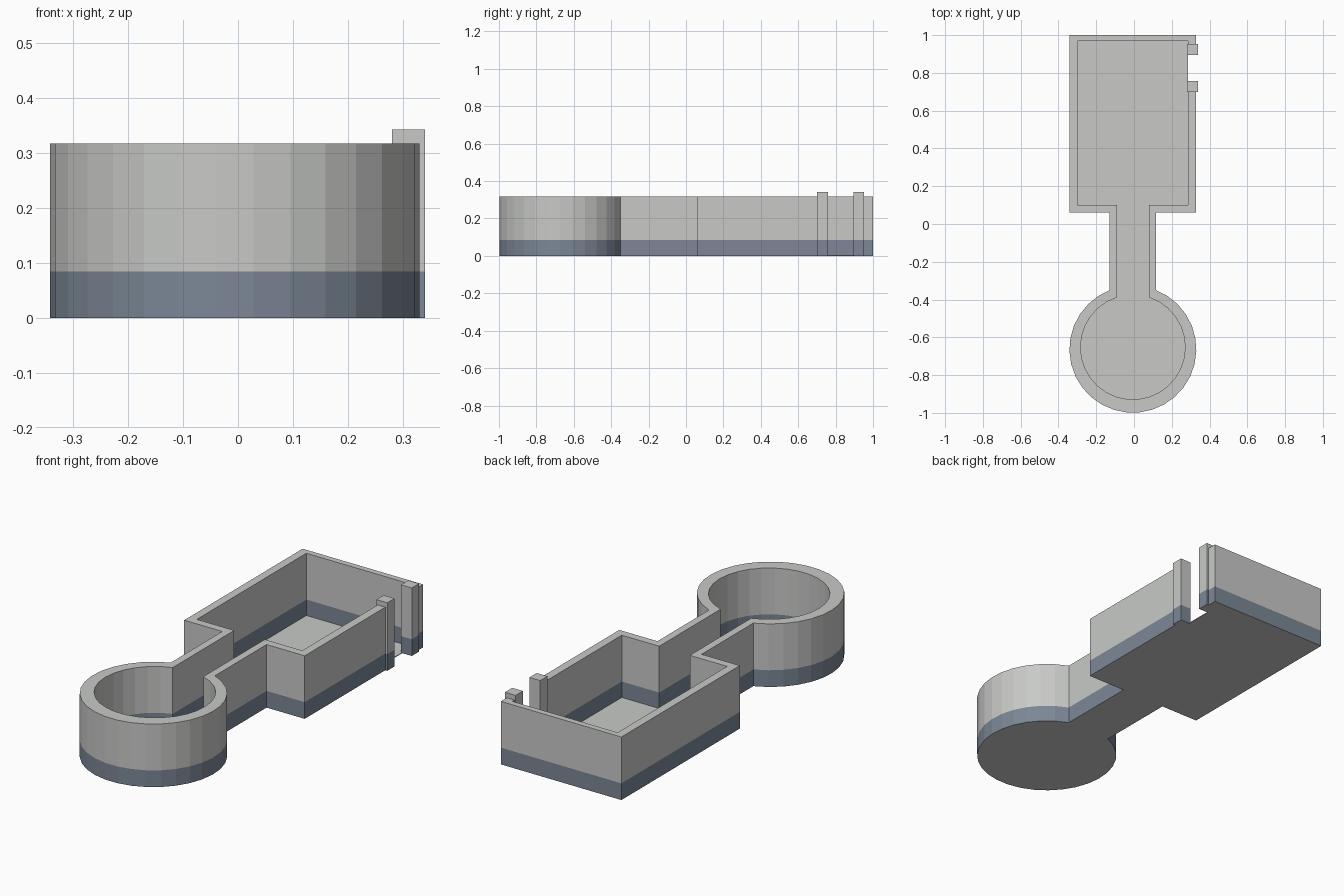
import bpy, bmesh, math

if "Cube" in bpy.data.objects:
    bpy.data.objects.remove(bpy.data.objects["Cube"])

BAND, TOP, POST_TOP = 0.084, 0.317, 0.342
CX = -0.006


def material(name, rgb):
    m = bpy.data.materials.new(name)
    m.diffuse_color = (*rgb, 1)
    m.use_nodes = True
    m.node_tree.nodes["Principled BSDF"].inputs["Base Color"].default_value = m.diffuse_color
    return m


GREY = material("light grey plaster", (0.58, 0.59, 0.575))
BLUE = material("slate blue band", (0.20, 0.245, 0.305))


def finish(name, bm):
    """Turn a bmesh into an object; side faces below the band line are blue."""
    bmesh.ops.recalc_face_normals(bm, faces=bm.faces)
    for f in bm.faces:
        low = f.calc_center_median().z < BAND
        f.material_index = int(low and abs(f.normal.z) < 0.5 and name != "floor")
    me = bpy.data.meshes.new(name)
    bm.to_mesh(me)
    bm.free()
    me.materials.append(GREY)
    me.materials.append(BLUE)
    ob = bpy.data.objects.new(name, me)
    bpy.context.collection.objects.link(ob)
    return ob


def outline(half, back, front, neck, cy, r, segs=27):
    """Keyhole plan: room, corridor and round chamber, open at the doorway."""
    l, rt = CX - half, CX + half
    pts = [(rt, 0.93), (rt, back), (l, back), (l, front), (CX - neck, front)]
    a0 = math.asin(neck / r)
    for i in range(segs + 1):
        a = math.pi / 2 + a0 + (2 * math.pi - 2 * a0) * i / segs
        pts.append((CX + r * math.cos(a), cy + r * math.sin(a)))
    return pts + [(CX + neck, front), (rt, front), (rt, 0.73)]


outer = outline(0.335, 1.0, 0.06, 0.123, -0.663, 0.336)
inner = outline(0.293, 0.97, 0.10, 0.085, -0.652, 0.277)

# walls: sweep a banded cross-section along the plan
bm = bmesh.new()
rings = []
for o, i in zip(outer, inner):
    section = [(o, 0), (o, BAND), (o, TOP), (i, TOP), (i, BAND), (i, 0)]
    rings.append([bm.verts.new((p[0], p[1], z)) for p, z in section])
for a, b in zip(rings, rings[1:]):
    for k in range(6):
        n = (k + 1) % 6
        bm.faces.new((a[k], b[k], b[n], a[n]))
for s in (rings[0], rings[-1]):
    bm.faces.new((s[0], s[1], s[4], s[5]))
    bm.faces.new((s[1], s[2], s[3], s[4]))
finish("walls", bm)

# floor: thin plate inside the walls
bm = bmesh.new()
face = bm.faces.new([bm.verts.new((x, y, 0)) for x, y in inner])
ext = bmesh.ops.extrude_face_region(bm, geom=[face], use_keep_orig=True)
for v in ext["geom"]:
    if isinstance(v, bmesh.types.BMVert):
        v.co.z = 0.004
finish("floor", bm)

# door posts: square, slightly taller than the walls
for name, y0 in (("door_post_front", 0.70), ("door_post_back", 0.895)):
    bm = bmesh.new()
    x0, x1, y1 = 0.28, 0.34, y0 + 0.058
    plan = [(x0, y0), (x1, y0), (x1, y1), (x0, y1)]
    levels = [[bm.verts.new((x, y, z)) for x, y in plan] for z in (0, BAND, POST_TOP)]
    for a, b in zip(levels, levels[1:]):
        for k in range(4):
            n = (k + 1) % 4
            bm.faces.new((a[k], a[n], b[n], b[k]))
    bm.faces.new(levels[0])
    bm.faces.new(levels[-1])
    finish(name, bm)
